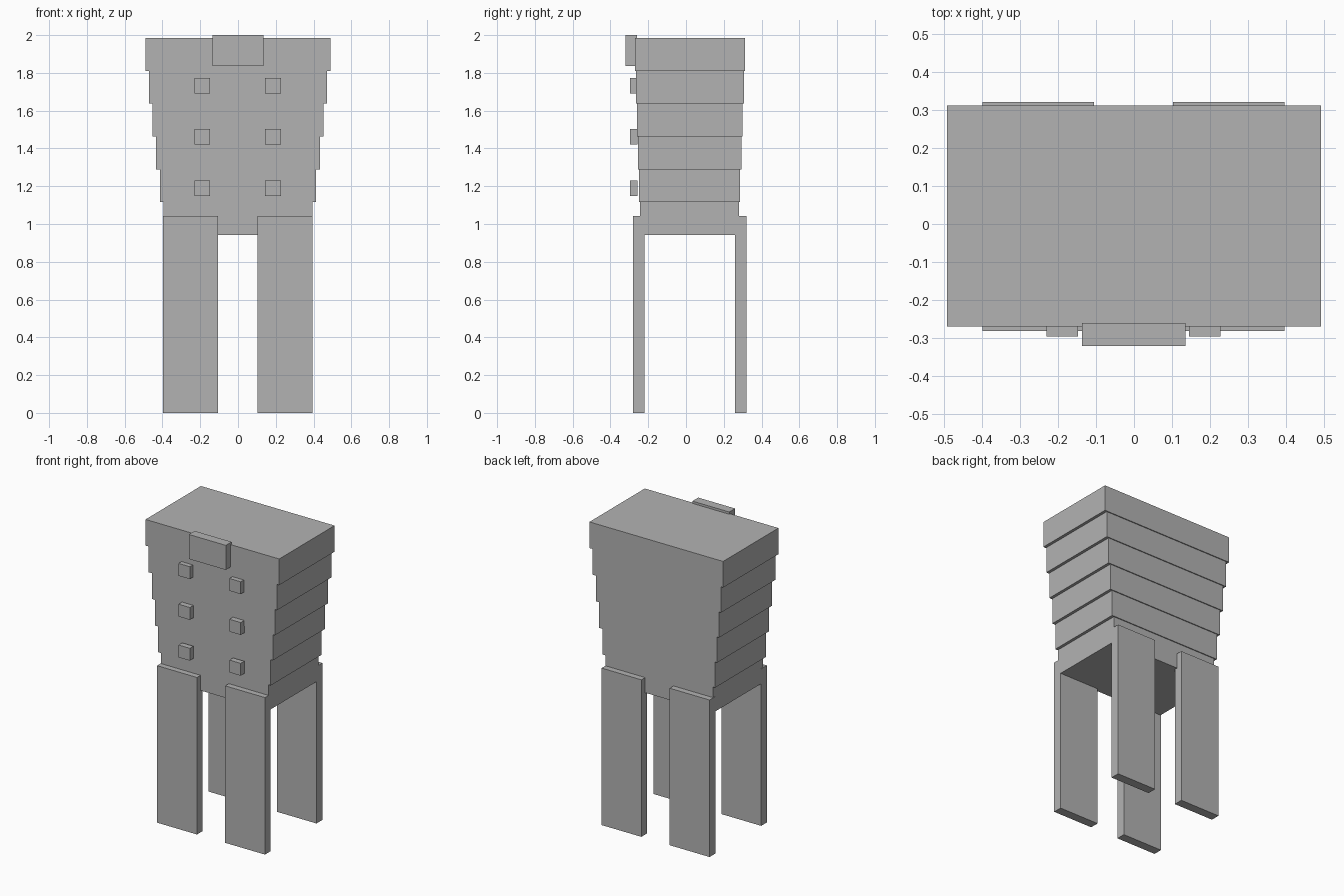
import bpy

cube = bpy.data.objects.get("Cube")
if cube:
    bpy.data.objects.remove(cube, do_unlink=True)

grey = bpy.data.materials.new("plain_grey")
grey.use_nodes = True
colour = (0.45, 0.45, 0.45, 1)
grey.diffuse_color = colour
grey.node_tree.nodes["Principled BSDF"].inputs["Base Color"].default_value = colour


def box(name, x, y, z):
    """Add a box from its (min, max) range on each axis."""
    spans = (x, y, z)
    bpy.ops.mesh.primitive_cube_add(size=1, location=[(a + b) / 2 for a, b in spans])
    ob = bpy.context.object
    ob.name = name
    ob.scale = [b - a for a, b in spans]
    bpy.ops.object.transform_apply(location=False, rotation=False, scale=True)
    ob.data.materials.append(grey)
    return ob


# Stepped body, each tier wider than the one below
tiers, bottom, top = 6, 0.942, 1.985
step = (top - bottom) / tiers
for i in range(tiers):
    t = i / (tiers - 1)
    half_x = 0.395 + 0.096 * t
    y = (-0.243 - 0.026 * t, 0.281 + 0.031 * t)
    z = bottom + i * step
    box(f"body_tier_{i + 1}", (-half_x, half_x), y, (z, z + step))

# Four flat legs, overlapping the lowest tier
for end, y in (("front", (-0.281, -0.221)), ("back", (0.26, 0.321))):
    box(f"{end}_left_leg", (0.103, 0.395), y, (0, 1.043))
    box(f"{end}_right_leg", (-0.398, -0.105), y, (0, 1.043))

# Two columns of square buttons on the front
for row in range(3):
    z = 1.149 + row * 0.271
    for side, x in (("left", (0.144, 0.227)), ("right", (-0.23, -0.147))):
        box(f"{side}_button_{row + 1}", x, (-0.296, -0.258), (z, z + 0.082))

# Block at the top of the front
box("front_block", (-0.136, 0.135), (-0.321, -0.26), (1.837, 2.0))
